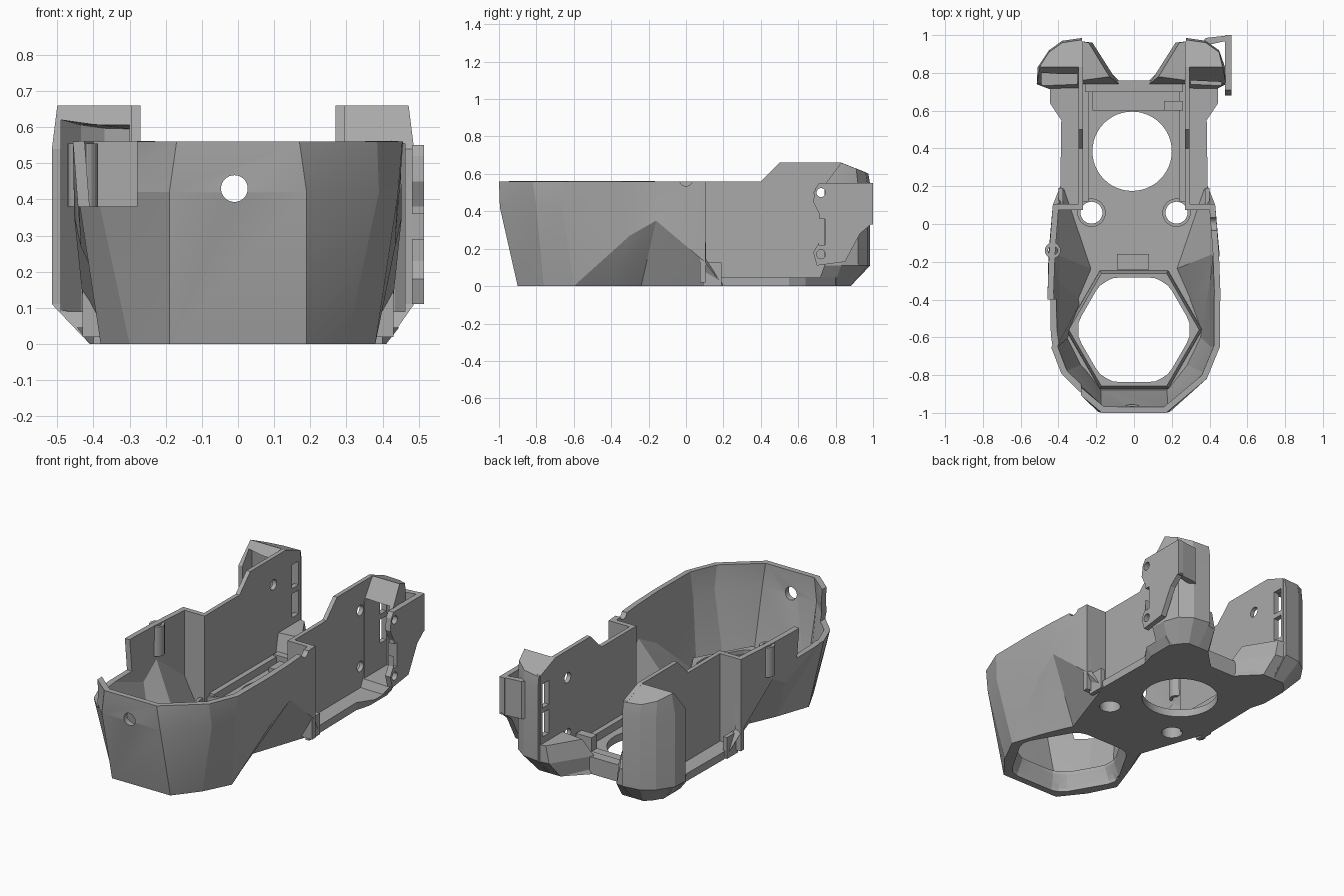
import bpy, bmesh
from math import cos, sin, pi, radians

if "Cube" in bpy.data.objects:
    bpy.data.objects.remove(bpy.data.objects["Cube"])

grey = bpy.data.materials.new("matte_grey")
grey.use_nodes = True
grey.diffuse_color = (0.4, 0.4, 0.4, 1)
grey.node_tree.nodes["Principled BSDF"].inputs["Base Color"].default_value = (0.4, 0.4, 0.4, 1)


def make(name, verts, faces, fix=True):
    bm = bmesh.new()
    vs = [bm.verts.new(v) for v in verts]
    for f in faces:
        bm.faces.new([vs[i] for i in f])
    if fix:
        bmesh.ops.recalc_face_normals(bm, faces=bm.faces)
    me = bpy.data.meshes.new(name)
    bm.to_mesh(me)
    bm.free()
    me.materials.append(grey)
    ob = bpy.data.objects.new(name, me)
    bpy.context.collection.objects.link(ob)
    return ob


def loft(name, rings):
    """Closed solid through rings of equal length."""
    n, k = len(rings[0]), len(rings)
    faces = [(r * n + i, r * n + (i + 1) % n, (r + 1) * n + (i + 1) % n, (r + 1) * n + i)
             for r in range(k - 1) for i in range(n)]
    faces += [tuple(range(n))[::-1], tuple(range((k - 1) * n, k * n))]
    return make(name, [v for ring in rings for v in ring], faces)


def prism(name, pts, lo, hi, axis="z"):
    place = {"z": lambda p, h: (p[0], p[1], h),
             "x": lambda p, h: (h, p[0], p[1]),
             "y": lambda p, h: (p[0], h, p[1])}[axis]
    return loft(name, [[place(p, h) for p in pts] for h in (lo, hi)])


def box(name, x0, x1, y0, y1, z0, z1):
    return prism(name, [(x0, y0), (x1, y0), (x1, y1), (x0, y1)], z0, z1)


def circle(cx, cy, r, n=32):
    return [(cx + r * cos(2 * pi * i / n), cy + r * sin(2 * pi * i / n)) for i in range(n)]


def apply(ob, mod):
    bpy.context.view_layer.objects.active = ob
    bpy.ops.object.modifier_apply(modifier=mod.name)


def cut(targets, *cutters):
    for c in cutters:
        for t in targets:
            m = t.modifiers.new("cut", "BOOLEAN")
            m.operation, m.solver, m.object = "DIFFERENCE", "EXACT", c
            apply(t, m)
        bpy.data.objects.remove(c)


def mirrored(pts):
    return [(-p[0], *p[1:]) for p in reversed(pts)] + pts


# Faceted front shell: rim, crease and foot of the +x half
rim = [(.17, -1, .56), (.385, -.82, .56), (.455, -.65, .56), (.457, -.35, .56), (.45, -.16, .56), (.43, .1, .56)]
crease = [(.19, -.995, .42), (.39, -.8, .42), (.442, -.66, .41), (.435, -.3, .27), (.453, -.16, .35), (.43, .1, .13)]
foot = [(.19, -.9, 0), (.3, -.76, 0), (.38, -.6, 0), (.31, -.4, 0), (.24, -.24, 0), (.39, .2, 0)]
rows = [mirrored(r) for r in (foot, crease, rim)]
n = len(rows[0])
faces = []
for r in range(2):
    for i in range(n - 1):
        a, b = r * n + i, r * n + i + 1
        faces += [(a, b, b + n), (a, b + n, a + n)]
shell = make("front_shell", sum(rows, []), faces, fix=False)
m = shell.modifiers.new("wall", "SOLIDIFY")
m.thickness, m.offset, m.use_even_offset = .032, -1, True
apply(shell, m)
cut([shell],
    prism("front_hole", circle(-.01, .43, .037), -1.2, -.8, "y"),
    box("side_opening", -.7, -.28, -1.1, -.4, .38, .8),
    prism("rim_notch", circle(0, .57, .035), .3, .6, "x"))

# Floor plate with flared rear edge and openings
edge = [(p[0], p[1]) for p in foot] + [(.385, .55), (.41, .64), (.41, .8), (.32, .88), (.2, .88), (.08, .76)]
flared = [(x + .035 if .6 < y < .85 else x, y) for x, y in edge]
floor = loft("floor_plate", [[(x, y, z) for x, y in mirrored(e)] for e, z in ((edge, 0), (flared, .045))])


def hexagon(r, z):
    return [(r * cos(i * pi / 3), -.56 + r * sin(i * pi / 3), z) for i in range(6)]


def rounded_hex(r, clip, z, n=48):
    ring = []
    for i in range(n):
        t = 2 * pi * i / n
        k = (t % (pi / 3)) - pi / 6
        d = min(r * cos(pi / 6) / cos(k), clip)
        ring.append((d * cos(t), -.56 + d * sin(t), z))
    return ring


lip = loft("lens_lip", [hexagon(.365, .005), hexagon(.36, .06), hexagon(.345, .11)])
cut([floor, lip], loft("lens_hole", [rounded_hex(.35, .335, -.05), rounded_hex(.345, .33, .02),
                                     rounded_hex(.32, .295, .09), rounded_hex(.32, .295, .15)]))
bosses = [prism("peg_boss", circle(s * .225, .06, .075), .02, .075) for s in (-1, 1)]
cut([floor, *bosses], *[prism("peg_hole", circle(s * .225, .06, .058), -.1, .2) for s in (-1, 1)])
cut([floor], prism("rear_hole", circle(-.01, .385, .21, 48), -.1, .2))

# Floor details
box("front_clip", -.09, .08, -.24, -.16, .03, .1)
box("rear_crossbar", -.26, .26, .7, .76, .02, .1)
box("crossbar_step", -.22, .27, .6, .7, .02, .07)
box("small_post", .16, .26, .6, .65, .04, .15)
tube = prism("cable_lug", circle(-.43, -.14, .042, 20), .38, .555)
cut([tube], prism("cable_bore", circle(-.43, -.14, .025, 20), .3, .6))

wall_profile = [(.1, 0), (.1, .56), (.4, .56), (.5, .66), (.83, .66), (.965, .607), (.965, .1), (.88, 0)]


def ear_ring(s, pts, z, slope=0):
    return [(s * x, y, z - slope * max(0, y - .83)) for x, y in pts]


for s, side in ((1, "left"), (-1, "right")):
    # Side wall joined to the shell by a stepped return
    wall = prism(side + "_side_wall", wall_profile, s * .27, s * .295, "x")
    lo, hi = sorted((s * .27, s * .43))
    box(side + "_wall_return", lo, hi, .075, .105, .02, .56)
    lo, hi = sorted((s * .375, s * .4))
    box(side + "_ledge_tab", lo, hi, .09, .19, .0, .125)
    lo, hi = sorted((s * .24, s * .275))
    box(side + "_inner_rib", lo, hi, .12, .76, .03, .09)

    # Hollow rear ear, open to the front
    outer, ceiling = (.515, .62) if s < 0 else (.487, .555)
    plan = [(.275, .75), (outer, .74), (outer - .005, .83), (.45, .92), (.38, .97), (.275, .985)]
    top = [(.275, .83), (outer - .015, .83), (outer - .02, .84), (.45, .91), (.38, .96), (.275, .975)]
    base = [(.275, .7), (.41, .7), (.41, .79), (.38, .84), (.34, .88), (.275, .88)]
    ear = loft(side + "_rear_ear", [ear_ring(s, base, 0), ear_ring(s, plan, .11),
                                    ear_ring(s, plan, .54), ear_ring(s, top, .66, .4)])
    hollow = [(.3, .6), (outer - .025, .6), (outer - .025, .83), (.435, .9), (.37, .945), (.3, .955)]
    cut([ear], loft("hollow", [ear_ring(s, hollow, .09), ear_ring(s, hollow, ceiling, .2 if s < 0 else 0)]))
    lo, hi = sorted((s * .2, s * .33))
    cut([ear, wall], *[box("window", lo, hi, .89, .95, z, z + .14) for z in (.24, .41)])
    cut([wall], *[prism("screw_hole", circle(.715, z, .03, 20), s * .2, s * .35, "x")
                  for z in ((.17, .5) if s > 0 else (.5,))])

    # Low duct beside the rear notch
    duct_base = [(.08, .74), (.28, .74), (.3, .88), (.2, .88)]
    duct_mid = [(.08, .74), (.28, .74), (.3, .97), (.22, .96)]
    duct_top = [(.13, .78), (.28, .76), (.29, .97), (.24, .96)]
    loft(side + "_rear_duct", [ear_ring(s, duct_base, 0), ear_ring(s, duct_mid, .1), ear_ring(s, duct_top, .2)])

# Mounting plate on the left ear, with the flange that joins it to the ear
plate = prism("mounting_plate", [(.69, .52), (.71, .55), (1, .55), (1, .34), (.93, .28), (.85, .13),
                                 (.7, .11), (.68, .18), (.71, .23), (.715, .38), (.68, .45)], .482, .515, "x")
cut([plate], *[prism("screw_hole", circle(.722, z, .024, 20), .4, .6, "x") for z in (.17, .5)],
    box("slot", .4, .6, .712, .742, .22, .36))
prism("plate_flange", [(.36, .96), (.38, .985), (.515, 1), (.515, .975), (.4, .95)], .33, .55)

# Crisp flat facets, smooth round holes
bpy.ops.object.select_all(action="DESELECT")
for ob in bpy.context.collection.objects:
    if ob.type == "MESH":
        ob.select_set(True)
        bpy.context.view_layer.objects.active = ob
bpy.ops.object.shade_smooth_by_angle(angle=radians(16))
